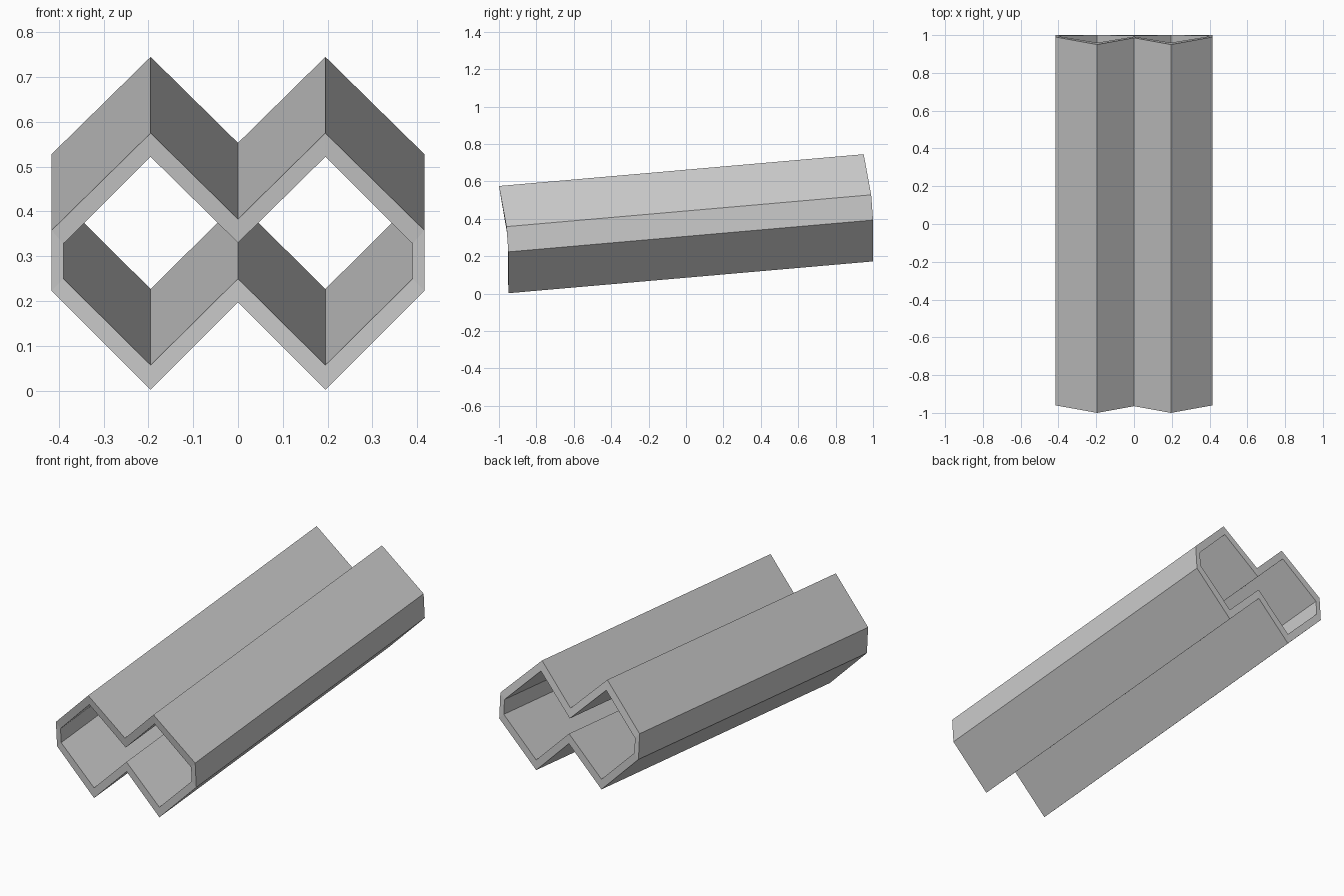
import bpy
import bmesh

cube = bpy.data.objects.get("Cube")
if cube:
    bpy.data.objects.remove(cube, do_unlink=True)


def make_material(name, rgb):
    mat = bpy.data.materials.new(name)
    mat.use_nodes = True
    mat.diffuse_color = (*rgb, 1)
    mat.node_tree.nodes["Principled BSDF"].inputs["Base Color"].default_value = (*rgb, 1)
    return mat


def full_ring(half):
    """Mirror a half profile whose first and last points lie on x = 0."""
    return half + [(-x, z) for x, z in reversed(half[1:-1])]


def end_y(z):
    """Front end: upright at the bottom, leaning forward towards the top."""
    low, high = 0.223, 0.358
    if z <= low:
        return -0.95
    if z <= high:
        return -0.95 - 0.01 * (z - low) / (high - low)
    return -0.96 - 0.04 * (z - high) / (0.575 - high)


# Half profiles of the double tube, from the top notch to the bottom notch
outer = full_ring([(0, 0.383), (0.195, 0.575), (0.416, 0.358),
                   (0.416, 0.223), (0.195, 0.002), (0, 0.197)])
inner = full_ring([(0, 0.33), (0.195, 0.522), (0.39, 0.328),
                   (0.39, 0.25), (0.195, 0.057), (0, 0.25)])
LENGTH, RISE = 1.95, 0.17

bm = bmesh.new()


def add_ring(profile, back):
    return [bm.verts.new((x, end_y(z) + back * LENGTH, z + back * RISE))
            for x, z in profile]


# Outer skin, inner skin and the two end rims
rings = [add_ring(outer, 0), add_ring(outer, 1), add_ring(inner, 1), add_ring(inner, 0)]
for a, b in zip(rings, rings[1:] + rings[:1]):
    for i in range(len(a)):
        j = (i + 1) % len(a)
        bm.faces.new((a[i], a[j], b[j], b[i]))
bmesh.ops.recalc_face_normals(bm, faces=bm.faces)

mesh = bpy.data.meshes.new("double_tube")
bm.to_mesh(mesh)
bm.free()
mesh.materials.append(make_material("light grey", (0.6, 0.6, 0.6)))
bpy.context.collection.objects.link(bpy.data.objects.new("double_tube", mesh))
